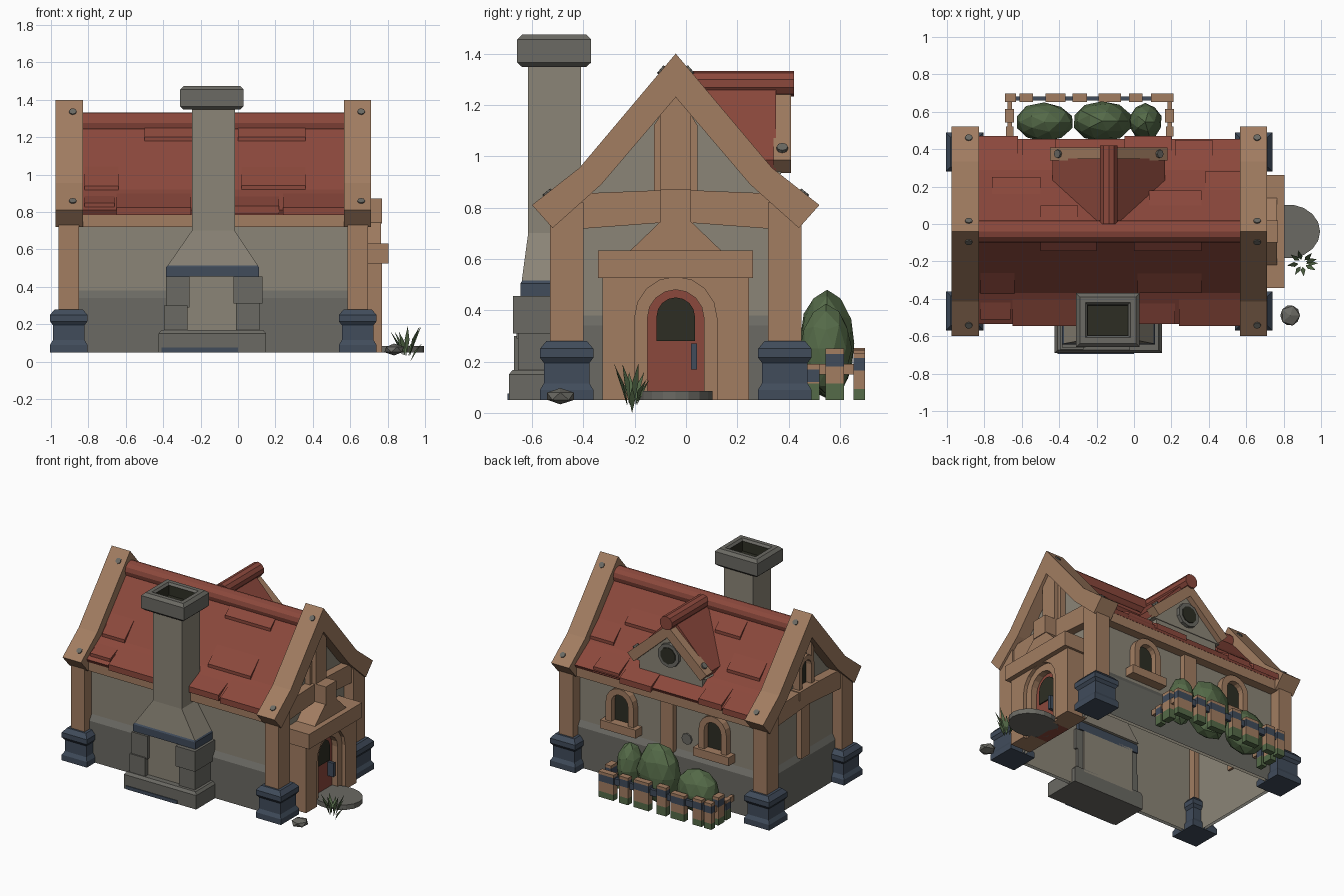
import bpy, bmesh, math, random
from mathutils import Vector, Matrix

if "Cube" in bpy.data.objects:
    bpy.data.objects.remove(bpy.data.objects["Cube"])
random.seed(4)

def material(name, r, g, b):
    m = bpy.data.materials.new(name)
    m.diffuse_color = (r, g, b, 1)
    m.use_nodes = True
    m.node_tree.nodes["Principled BSDF"].inputs["Base Color"].default_value = m.diffuse_color
    return m

WOOD = material("wood", 0.36, 0.205, 0.12)
RED = material("red tile", 0.26, 0.065, 0.045)
WALL = material("plaster", 0.26, 0.235, 0.185)
STONE = material("grey stone", 0.145, 0.142, 0.125)
BLUE = material("blue stone", 0.052, 0.072, 0.105)
GREEN = material("leaf green", 0.09, 0.145, 0.065)
DARK = material("dark glass", 0.026, 0.027, 0.017)
CX, CY = -0.135, -0.04          # house centre lines

def finish(name, bm, mats):
    bmesh.ops.recalc_face_normals(bm, faces=bm.faces)
    me = bpy.data.meshes.new(name)
    bm.to_mesh(me)
    bm.free()
    for m in mats:
        me.materials.append(m)
    ob = bpy.data.objects.new(name, me)
    bpy.context.collection.objects.link(ob)
    return ob

def prism(name, pts, axis, a, b, mat, open_bottom=False):
    """Extrude a 2D outline along x (y,z), y (x,z) or z (x,y)."""
    put = {'x': lambda p, t: (t, p[0], p[1]), 'y': lambda p, t: (p[0], t, p[1]),
           'z': lambda p, t: (p[0], p[1], t)}[axis]
    bm = bmesh.new()
    lo = [bm.verts.new(put(p, a)) for p in pts]
    hi = [bm.verts.new(put(p, b)) for p in pts]
    bm.faces.new(lo)
    bm.faces.new(hi)
    n = len(pts)
    for i in range(n):
        if not (open_bottom and i == n - 1):
            bm.faces.new((lo[i], lo[(i + 1) % n], hi[(i + 1) % n], hi[i]))
    return finish(name, bm, [mat])

def loft(name, rings, mats, caps=True):
    """Stack of rectangles (x0,x1,y0,y1,z), one material per segment."""
    bm = bmesh.new()
    used = list(dict.fromkeys(mats))
    vs = [[bm.verts.new(p) for p in ((x0, y0, z), (x1, y0, z), (x1, y1, z), (x0, y1, z))]
          for x0, x1, y0, y1, z in rings]
    for k in range(len(rings) - 1):
        for i in range(4):
            j = (i + 1) % 4
            f = bm.faces.new((vs[k][i], vs[k][j], vs[k + 1][j], vs[k + 1][i]))
            f.material_index = used.index(mats[min(k, len(mats) - 1)])
    if caps:
        bm.faces.new(vs[0]).material_index = 0
        bm.faces.new(vs[-1]).material_index = used.index(mats[-1])
    return finish(name, bm, used)

def box(name, x0, x1, y0, y1, z0, z1, mat):
    return loft(name, [(x0, x1, y0, y1, z0), (x0, x1, y0, y1, z1)], [mat])

def cyl(name, p, d, r, length, mat, n=8):
    bm = bmesh.new()
    q = Vector(d).to_track_quat('Z', 'Y').to_matrix().to_4x4()
    bmesh.ops.create_cone(bm, cap_ends=True, segments=n, radius1=r, radius2=r, depth=length,
                          matrix=Matrix.Translation(p) @ q)
    return finish(name, bm, [mat])

def arch(c, z0, w, h, n=8):
    return [(c - w, z0)] + [(c - w * math.cos(math.pi * i / n), z0 + h - w + w * math.sin(math.pi * i / n))
                            for i in range(n + 1)] + [(c + w, z0)]

def sym(half, c):
    """Mirror a half profile that runs apex outside to apex inside."""
    return [(c + x, z) for x, z in half] + [(c - x, z) for x, z in half[::-1] if x > 0]

# walls, open underneath, with stone plinth
prism("house_walls", [(CY + .41, .05), (CY + .41, .78), (CY + .31, .88), (CY, 1.23),
      (CY - .31, .88), (CY - .41, .78), (CY - .41, .05)], 'x', -.885, .62, WALL, True)
loft("stone_plinth", [(-.907, .642, CY - .435, CY + .435, .05), (-.907, .642, CY - .435, CY + .435, .34),
     (-.885, .62, CY - .41, CY + .41, .38)], [STONE], False)

# corner posts and their stepped bases
for px in (-.905, .64):
    for s in (-1, 1):
        py = CY + s * .425
        box("corner_post", px - .055, px + .055, py - .065, py + .065, .27, .82, WOOD)
        prof = [(.10, .05), (.10, .09), (.085, .115), (.085, .195), (.10, .215), (.10, .25), (.075, .28)]
        loft("post_base", [(px - r, px + r, py - r - .004, py + r + .004, z) for r, z in prof], [BLUE])

# roof slabs, ridge roll and eave beams
prism("main_roof", sym([(0, 1.30), (.33, .92), (.495, .81), (.48, .785), (.31, .88), (0, 1.24)], CY)[:12],
      'x', -.84, .58, RED)
cyl("ridge_roll", (CX, CY, 1.275), (1, 0, 0), .058, 1.42, RED, 12)
for s in (-1, 1):
    a, b = sorted((CY + s * .40, CY + s * .475))
    box("eave_beam", -.85, .59, a, b, .72, .81, WOOD)

def roof_z(d):
    return 1.30 - 1.152 * d if d < .33 else .92 - .667 * (d - .33)

# raised roof tiles: side, x range, distance range from the ridge
for s, x0, x1, d0, d1 in ((-1, -.50, -.20, .0, .105), (-1, 0, .36, .0, .105), (-1, -.82, -.64, .2, .335),
                          (-1, .02, .36, .2, .33), (-1, -.82, -.66, .36, .47), (-1, -.65, -.25, .33, .505),
                          (-1, .24, .57, .33, .505), (-1, -.02, .22, .36, .495), (1, -.83, -.62, .33, .51),
                          (1, -.60, -.42, .33, .495), (1, -.05, .2, .36, .51), (1, .22, .42, .33, .49),
                          (1, .08, .36, .12, .22), (1, -.5, -.3, .02, .14), (1, -.76, -.5, .18, .29),
                          (1, .38, .57, .2, .32)):
    prism("roof_tile", [(CY + s * d0, roof_z(d0) - .005), (CY + s * d1, roof_z(d1) + .022),
                        (CY + s * d1, roof_z(d1) - .02)], 'x', x0, x1, RED)

# gable barge boards with bolts
barge = [(0, 1.40), (.375, .955), (.56, .81), (.48, .72), (.29, .89), (0, 1.23)]
for x0, x1 in ((-.977, -.83), (.567, .71)):
    prism("barge_board", sym(barge, CY), 'x', x0, x1, WOOD)
    for s in (-1, 1):
        for d, z, n in ((.055, 1.335, (0, s * .76, .64)), (.50, .857, (0, s * .62, .79))):
            cyl("bolt", ((x0 + x1) / 2 + .02, CY + s * d, z), n, .02, .014, STONE)
# gable timbers on both ends
for x0, x1 in ((-.95, -.87), (.60, .68)):
    prism("tie_beam", sym([(0, .87), (.37, .855), (.40, .715), (0, .745)], CY), 'x', x0, x1, WOOD)
    for s in (-1, 1):
        prism("gable_brace", [(CY + s * .06, 1.16), (CY + s * .085, 1.12), (CY + s * .085, .86),
                              (CY + s * .06, .86)], 'x', x0 + .02, x1 - .02, WOOD)
box("gable_post", .60, .69, CY - .06, CY + .06, .86, 1.25, WOOD)
box("left_gable_post", -.925, -.87, CY - .05, CY + .05, .36, .74, WOOD)

# windows: arched frame with glass and a sill
def window(axis, c, z, at, out, w, h):
    inner, outer = arch(c, z, w * .6, h - w * .4), arch(c, z, w, h)
    prism("window_frame", outer + inner[::-1], axis, at, at + out * .05, WOOD)
    prism("window_glass", inner, axis, at, at + out * .008, DARK)
    sill = [(c - w * 1.3, z - .06), (c + w * 1.3, z - .06), (c + w * 1.3, z), (c - w * 1.3, z)]
    prism("window_sill", sill, axis, at, at + out * .07, WOOD)

window('y', CX - .37, .46, CY + .41, 1, .11, .25)
window('y', CX + .37, .46, CY + .41, 1, .11, .25)
window('x', CY, .87, -.885, -1, .085, .22)
box("back_post", CX - .05, CX + .05, .36, .41, .36, .74, WOOD)
cyl("wall_stone", (-.27, CY + .41, .47), (0, 1, 0), .04, .02, STONE)

# dormer on the back slope
prism("dormer_roof", sym([(0, 1.30), (.30, .985), (.28, .945), (0, 1.24)], CX), 'y', .0, .35, RED)
prism("dormer_wall", [(CX - .28, .93), (CX + .28, .93), (CX, 1.22)], 'y', .15, .37, WALL)
prism("dormer_wall_foot", [(CX - .25, .85), (CX + .25, .85), (CX + .25, .94), (CX - .25, .94)], 'y', .15, .365, WALL)
prism("dormer_barge", sym([(0, 1.265), (.315, .985), (.265, .935), (0, 1.175)], CX), 'y', .34, .41, WOOD)
cyl("dormer_ridge", (CX, .21, 1.283), (0, 1, 0), .05, .42, RED, 10)
cyl("dormer_window_rim", (CX, .375, 1.04), (0, 1, 0), .085, .04, STONE, 10)
cyl("dormer_window_glass", (CX, .396, 1.04), (0, 1, 0), .06, .008, DARK, 10)
for s in (-1, 1):
    cyl("dormer_bolt", (CX + s * .27, .375, 1.03), (s * .66, 0, .75), .022, .02, STONE)

# chimney: base, hearth blocks, band, flare, shaft and hollow cap
loft("chimney_base", [(-.425, .15, -.69, -.42, .05), (-.425, .15, -.69, -.42, .15), (-.41, .135, -.675, -.42, .168)], [STONE])
box("chimney_base_stain", -.41, 0, -.695, -.68, .05, .075, BLUE)
box("chimney_hearth", -.34, .07, -.635, -.42, .15, .47, WALL)
for x0, x1, z0, z1, y in ((-.385, -.26, .29, .455, -.66), (-.395, -.27, .16, .30, -.67),
                          (-.025, .13, .31, .455, -.675), (-.01, .115, .16, .32, -.655)):
    box("chimney_block", x0, x1, y, -.43, z0, z1, STONE)
loft("chimney_band", [(-.385, .112, -.645, -.42, .455), (-.385, .112, -.645, -.42, .505),
     (-.37, .10, -.635, -.42, .52)], [BLUE])
loft("chimney_shaft", [(-.375, .105, -.64, -.40, .515), (-.247, -.017, -.615, -.41, .70),
     (-.247, -.017, -.615, -.41, 1.37)], [WALL])
def cap_ring(g, z):
    return (-.31 + g, .03 - g, -.658 + g, -.37 - g, z)
loft("chimney_cap", [cap_ring(.02, 1.347), cap_ring(0, 1.365), cap_ring(0, 1.455), cap_ring(.02, 1.475),
     cap_ring(.05, 1.475), cap_ring(.062, 1.46), cap_ring(.065, 1.39)], [STONE] * 5 + [DARK])

# porch around the door
doorway = arch(CY, .05, .16, .48)
jamb = [(CY - .285, .05), (CY - .285, .54), (CY + .285, .54), (CY + .285, .05)]
prism("porch_jambs", jamb + doorway[::-1], 'x', .61, .77, WOOD)
box("porch_lintel", .61, .805, CY - .302, CY + .302, .525, .632, WOOD)
prism("porch_gable", [(CY - .18, .63), (CY + .18, .63), (CY + .06, .745), (CY - .06, .745)], 'x', .61, .765, WOOD)
box("porch_block", .61, .77, CY - .06, CY + .06, .74, .872, WOOD)
leaf = arch(CY, .05, .11, .43)
prism("door_frame", doorway + leaf[::-1], 'x', .61, .745, WOOD)
prism("door", leaf, 'x', .61, .70, RED)
prism("door_window", arch(CY, .28, .075, .17), 'x', .70, .708, DARK)
box("door_handle", .70, .745, .02, .042, .17, .27, BLUE)
prism("door_step", [(.82 + .175 * math.cos(i * math.tau / 18), CY + .145 * math.sin(i * math.tau / 18))
                    for i in range(18)], 'z', .05, .085, STONE)

# fence planks with a blue band and mossy foot
def plank(x, y, wx, wy, top):
    levels = [.05, .10 + random.uniform(-.01, .02), top - .07, top - .02, top]
    loft("fence_plank", [(x - wx, x + wx, y - wy, y + wy, z) for z in levels], [GREEN, WOOD, BLUE, WOOD])

for x, w in ((-.66, .03), (-.575, .036), (-.42, .054), (-.29, .038), (-.13, .06), (.01, .036), (.15, .06)):
    plank(x, .675, w, .022, .25 + random.uniform(-.02, .005))
for x in (-.665, .19):
    plank(x, .58, .024, .036, .25)
    plank(x, .495, .02, .026, .19)
    box("fence_side_rail", x - .012, x + .012, .42, .67, .15, .19, WOOD)
box("fence_rail", -.66, .2, .66, .682, .16, .205, BLUE)

# bushes and the loose rock
def blob(name, c, r, mat, sub):
    bm = bmesh.new()
    bmesh.ops.create_icosphere(bm, subdivisions=sub, radius=1)
    for v in bm.verts:
        k = random.uniform(.95, 1.03)
        v.co = Vector([c[i] + v.co[i] * r[i] * k for i in range(3)])
    return finish(name, bm, [mat])

for c, r in (((-.48, .545, .22), (.16, .105, .16)), ((-.17, .55, .27), (.16, .11, .215)),
             ((.06, .545, .25), (.09, .10, .17))):
    blob("bush", c, r, GREEN, 2)
blob("loose_rock", (.835, -.49, .065), (.058, .062, .032), STONE, 1)

# grass tuft of pointed blades beside the step
bm = bmesh.new()
for k in range(9):
    a = k * 2.4
    root = Vector((.90 + .02 * math.cos(a), -.21 + .02 * math.sin(a), .0 if k == 0 else .03))
    tip = root + Vector((.065 * math.cos(a), .05 * math.sin(a), .10 + .06 * (k % 3) / 2))
    side = Vector((-math.sin(a), math.cos(a), 0)) * .013
    mid = root.lerp(tip, .55) - Vector((math.cos(a), math.sin(a), 0)) * .012
    r, t, m0, m1 = (bm.verts.new(p) for p in (root, tip, mid - side, mid + side))
    bm.faces.new((r, m0, t, m1))
finish("grass_tuft", bm, [GREEN])
